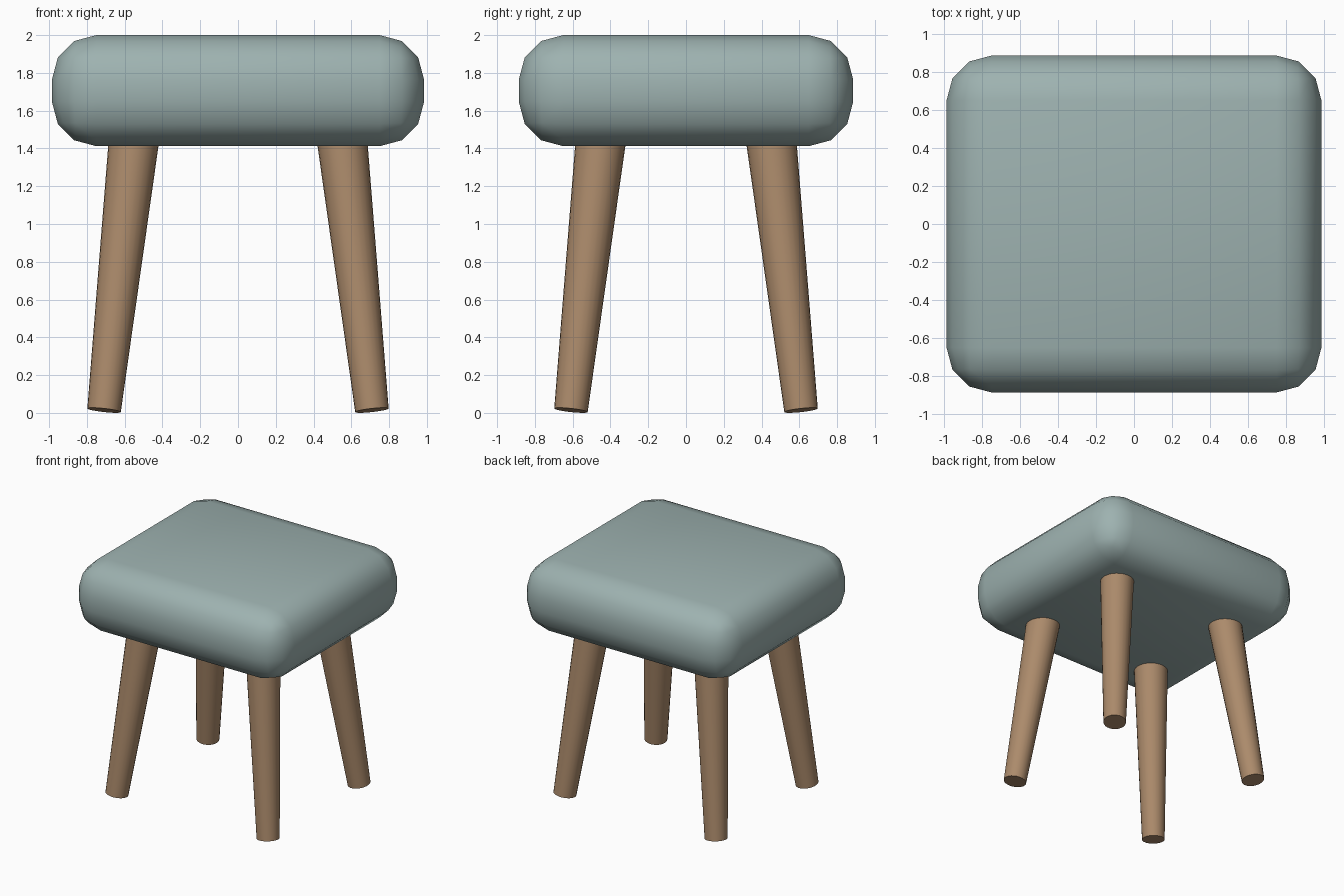
import bpy
import math
from mathutils import Vector

cube = bpy.data.objects.get("Cube")
if cube:
    bpy.data.objects.remove(cube, do_unlink=True)


def make_material(name, rgb):
    mat = bpy.data.materials.new(name)
    mat.use_nodes = True
    mat.diffuse_color = (*rgb, 1)
    mat.node_tree.nodes["Principled BSDF"].inputs["Base Color"].default_value = (*rgb, 1)
    return mat


fabric = make_material("sage_fabric", (0.34, 0.445, 0.435))
wood = make_material("warm_wood", (0.41, 0.256, 0.147))

# Cushioned seat: a box with generously rounded edges
bpy.ops.mesh.primitive_cube_add(size=1, location=(0, 0, 1.706))
seat = bpy.context.object
seat.name = "seat"
seat.scale = (1.97, 1.77, 0.588)
bpy.ops.object.transform_apply(location=False, rotation=False, scale=True)
bevel = seat.modifiers.new("rounded_edges", "BEVEL")
bevel.width = 0.235
bevel.segments = 3
bpy.ops.object.modifier_apply(modifier=bevel.name)
bpy.ops.object.shade_smooth()
seat.data.materials.append(fabric)


# Tapered leg between a foot point and a point inside the seat
def add_leg(name, sx, sy):
    foot = Vector((0.709 * sx, 0.609 * sy, 0.014))
    top = Vector((0.545 * sx, 0.445 * sy, 1.5))
    axis = top - foot
    bpy.ops.mesh.primitive_cone_add(vertices=24, radius1=0.089, radius2=0.135,
                                    depth=axis.length, location=(foot + top) / 2)
    leg = bpy.context.object
    leg.name = name
    leg.rotation_euler = axis.to_track_quat("Z", "Y").to_euler()
    bpy.ops.object.shade_smooth_by_angle(angle=math.radians(40))
    leg.data.materials.append(wood)


for side, sx in (("left", 1), ("right", -1)):
    for end, sy in (("front", -1), ("back", 1)):
        add_leg(f"{end}_{side}_leg", sx, sy)
